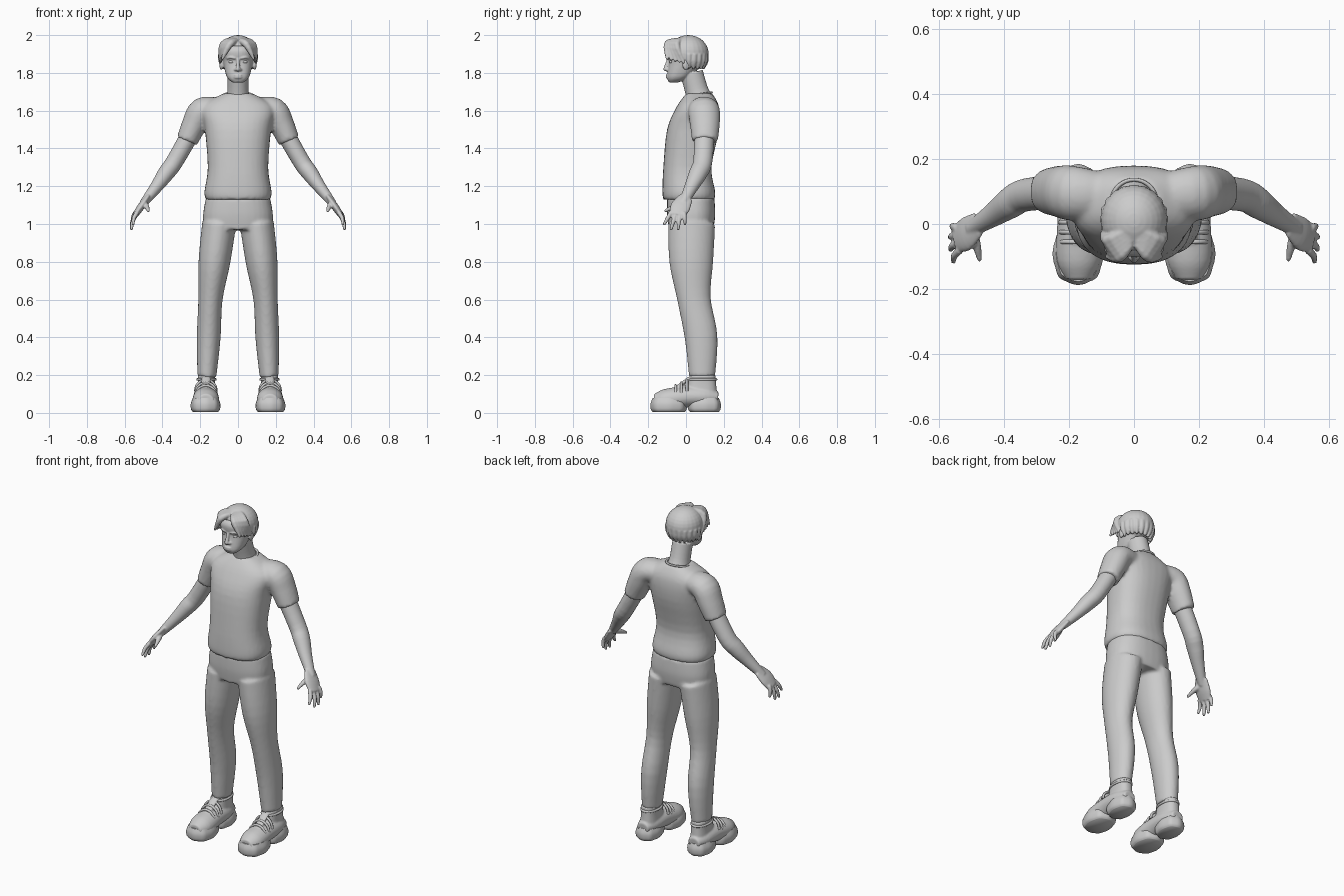
import bpy
import bmesh
from math import sin, cos, pi, radians
from mathutils import Vector, Matrix

cube = bpy.data.objects.get("Cube")
if cube:
    bpy.data.objects.remove(cube, do_unlink=True)

X, Y, Z = Vector((1, 0, 0)), Vector((0, 1, 0)), Vector((0, 0, 1))
SIDES = (-1, 1)

grey = bpy.data.materials.new("plain grey")
grey.use_nodes = True
COLOUR = (0.6, 0.6, 0.6, 1)
grey.diffuse_color = COLOUR
grey.node_tree.nodes["Principled BSDF"].inputs["Base Color"].default_value = COLOUR


def power(value, exponent):
    """Superellipse term that keeps the sign of the sine or cosine."""
    return (1 if value >= 0 else -1) * abs(value) ** (2 / exponent)


def ring(centre, u, v, half_u, half_v, exponent=2, wobble=0, count=32):
    points = []
    for k in range(count):
        angle = 2 * pi * k / count
        swell = 1 + wobble * cos(angle * 8)
        points.append(centre + u * half_u * swell * power(cos(angle), exponent)
                      + v * half_v * swell * power(sin(angle), exponent))
    return points


def skin(bm, rings):
    """Bridge neighbouring rings and close both ends."""
    loops = [[bm.verts.new(point) for point in points] for points in rings]
    for low, high in zip(loops, loops[1:]):
        for k in range(len(low)):
            bm.faces.new((low[k - 1], low[k], high[k], high[k - 1]))
    bm.faces.new(loops[0])
    bm.faces.new(loops[-1])


def flow(rows, steps=4):
    """Catmull-Rom blend through the given rows."""
    rows = [Vector(row) for row in rows]
    ends = [rows[0]] + rows + [rows[-1]]
    result = []
    for a, b, c, d in zip(ends, ends[1:], ends[2:], ends[3:]):
        for i in range(steps):
            t = i / steps
            result.append(b + (c - a) * t / 2 + (a * 2 - b * 5 + c * 4 - d) * t * t / 2
                          + (b * 3 - a - c * 3 + d) * t ** 3 / 2)
    return result + [rows[-1]]


def stack(bm, rows, middle=0, exponent=2.4, wobble=0):
    """Level rings; each row is height, half width, front and back."""
    skin(bm, [ring(Vector((middle, (front + back) / 2, z)), X, Y,
                   half, (back - front) / 2, exponent, wobble)
              for z, half, front, back in flow(rows)])


def ball(bm, centre, size):
    matrix = Matrix.Translation(centre) @ Matrix.Diagonal((*size, 1))
    bmesh.ops.create_uvsphere(bm, u_segments=24, v_segments=16, radius=1, matrix=matrix)


def tube(bm, rows, flat=1, round_end=False):
    """Rings along a path; each row is a point and a radius."""
    rows = flow(rows)
    spots = [row.to_3d() for row in rows]
    rings = []
    for i, row in enumerate(rows):
        along = (spots[min(i + 1, len(spots) - 1)] - spots[max(i - 1, 0)]).normalized()
        guide = Z if abs(along.y) > 0.8 else Y
        v = (guide - along * guide.dot(along)).normalized()
        rings.append(ring(spots[i], along.cross(v), v, row[3], row[3] * flat))
    skin(bm, rings)
    if round_end:
        ball(bm, spots[-1], [rows[-1][3]] * 3)


def hoop(bm, centre, half_x, half_y, tilt, thick):
    turn = Matrix.Rotation(radians(tilt), 3, "X")
    rings = []
    for k in range(41):
        angle = pi * k / 20
        out = turn @ Vector((half_x * cos(angle), half_y * sin(angle), 0))
        rings.append(ring(Vector(centre) + out, out.normalized(), Z, thick, thick, count=10))
    skin(bm, rings)


def finish(name, bm, voxel=0, mirror=False):
    """Make the object; a voxel size melts overlapping volumes into one skin."""
    bmesh.ops.recalc_face_normals(bm, faces=bm.faces)
    mesh = bpy.data.meshes.new(name)
    bm.to_mesh(mesh)
    bm.free()
    mesh.shade_smooth()
    mesh.set_sharp_from_angle(angle=radians(50))
    mesh.materials.append(grey)
    obj = bpy.data.objects.new(name, mesh)
    bpy.context.scene.collection.objects.link(obj)
    if mirror:
        obj.modifiers.new("mirror", "MIRROR").use_mirror_merge = False
    if voxel:
        remesh = obj.modifiers.new("blend", "REMESH")
        remesh.mode = "VOXEL"
        remesh.voxel_size = voxel
        remesh.use_smooth_shade = True
        smooth = obj.modifiers.new("soften", "SMOOTH")
        smooth.factor = 0.5
        smooth.iterations = 3


# Shirt: body and sleeves blended together, with a ribbed collar
bm = bmesh.new()
stack(bm, [(1.13, .17, -.12, .15), (1.17, .178, -.125, .155), (1.3, .16, -.12, .135),
           (1.5, .175, -.1, .175), (1.62, .19, -.05, .175), (1.69, .08, 0, .14)])
for s in SIDES:
    tube(bm, [(s * .11, .09, 1.61, .06), (s * .19, .095, 1.6, .07),
              (s * .23, .1, 1.53, .066), (s * .27, .1, 1.44, .057)], flat=1.2)
finish("shirt", bm, voxel=.01)
bm = bmesh.new()
hoop(bm, (0, .065, 1.685), .07, .072, 9, .006)
finish("collar", bm)

# Trousers: hips and two legs
bm = bmesh.new()
stack(bm, [(.97, .18, -.09, .145), (1.05, .185, -.1, .155), (1.14, .17, -.1, .15)])
for s in SIDES:
    tube(bm, [(s * .165, .085, .19, .05), (s * .155, .08, .4, .063), (s * .146, .043, .6, .064),
              (s * .125, .028, .8, .084), (s * .1, .03, 1, .09)], flat=1.38)
finish("trousers", bm, voxel=.01)

# Arms, with palms, fanned fingers and thumbs
bm = bmesh.new()
tube(bm, [(.2, .1, 1.57, .05), (.33, .09, 1.34, .046), (.38, .065, 1.27, .044),
          (.43, .03, 1.2, .034), (.5, -.015, 1.11, .022)], flat=1.1)
tube(bm, [(.48, 0, 1.14, .014), (.515, -.03, 1.09, .019), (.545, -.045, 1.045, .015)], flat=2.8)
for i in range(4):
    t = i / 3
    arch = sin(pi * t)
    knuckle = Vector((.535 + .01 * t, -.08 + .07 * t, 1.06 - .01 * arch))
    tip = Vector((.555 + .01 * arch, -.115 + .11 * t, 1 - .03 * arch))
    bend = knuckle.lerp(tip, .5) + X * .007
    tube(bm, [(*knuckle, .012), (*bend, .011), (*tip, .008)], round_end=True)
tube(bm, [(.5, -.02, 1.11, .017), (.485, -.06, 1.095, .014), (.475, -.108, 1.07, .008)], round_end=True)
finish("arms", bm, voxel=.005, mirror=True)

# Head with neck, nose, lips, brows and ears
bm = bmesh.new()
stack(bm, [(1.75, .03, -.09, -.04), (1.78, .06, -.1, .02), (1.86, .08, -.09, .095),
           (1.89, .085, -.1, .1), (1.93, .082, -.095, .1), (1.98, .035, -.04, .05)])
tube(bm, [(0, .07, 1.66, .064), (0, .055, 1.71, .056), (0, .03, 1.8, .055)], flat=1.1)
tube(bm, [(0, -.09, 1.88, .008), (0, -.1, 1.85, .009), (0, -.108, 1.82, .012)], round_end=True)
for z in (1.776, 1.787):
    ball(bm, (0, -.099, z), (.022, .009, .006))
for s in SIDES:
    ball(bm, (s * .013, -.1, 1.817), (.008, .009, .007))
    ball(bm, (s * .088, 0, 1.845), (.011, .02, .03))
    tube(bm, [(s * .014, -.097, 1.876, .005), (s * .04, -.092, 1.882, .006), (s * .06, -.075, 1.875, .004)])
finish("head", bm, voxel=.0045)
bm = bmesh.new()
ball(bm, (.034, -.076, 1.858), (.016, .0125, .009))
finish("eyes", bm, mirror=True)

# Hair: dome cut along the hairline, then parted fringe and nape locks
bm = bmesh.new()
ball(bm, (0, .012, 1.903), (.102, .108, .097))
cut = bmesh.ops.bisect_plane(bm, geom=bm.verts[:] + bm.edges[:] + bm.faces[:],
                             plane_co=(0, -.08, 1.94), plane_no=(0, -1, -1), clear_outer=True)
rim = [edge for edge in cut["geom_cut"] if isinstance(edge, bmesh.types.BMEdge)]
bmesh.ops.edgeloop_fill(bm, edges=rim)
front_lock = [(.01, -.06, 1.97), (.045, -.1, 1.95), (.085, -.1, 1.87)]
side_lock = [(.01, -.01, 1.98), (.08, -.05, 1.95), (.095, -.01, 1.85)]
for s in SIDES:
    for i in range(5):
        lock = [Vector(a).lerp(Vector(b), i / 4) for a, b in zip(front_lock, side_lock)]
        tube(bm, [(s * p.x, p.y, p.z, r) for p, r in zip(lock, (.013, .018, .006))])
for i in range(11):
    x, y = cos(pi * i / 10), sin(pi * i / 10)
    tube(bm, [(x * reach, .015 + y * reach, z, r)
              for reach, z, r in ((.09, 1.9, .016), (.087, 1.86, .016), (.077, 1.82, .006))])
finish("hair", bm, voxel=.0045)

# Shoes: scalloped two-block soles
bm = bmesh.new()
for front, back, half in ((-.187, .004, .078), (.01, .184, .066)):
    stack(bm, [(z, half - inset, front + inset, back - inset)
               for z, inset in ((.006, .012), (.02, .003), (.05, .002), (.078, .012))],
          middle=.172, wobble=.025)
finish("shoe_soles", bm, mirror=True)

# Shoe uppers: rounded toe and heel, ankle cuff and tongue
bm = bmesh.new()
tube(bm, [(.17, y, z, r) for y, z, r in ((-.17, .065, .04), (-.11, .068, .068), (0, .085, .066),
                                         (.1, .085, .06), (.17, .08, .036))], flat=.85)
stack(bm, [(.09, .05, 0, .165), (.15, .046, .01, .16), (.2, .046, .025, .157)], middle=.167)
tube(bm, [(.17, -.06, .125, .025), (.168, .02, .185, .025)], flat=.4)
finish("shoe_uppers", bm, voxel=.006, mirror=True)

# Straps arched over the instep and a padded cuff
bm = bmesh.new()
for i in range(3):
    arch = [pi * k / 6 for k in range(7)]
    tube(bm, [(.17 + .056 * cos(a), .03 * i - .055, .085 + .015 * i + .06 * sin(a), .007) for a in arch])
hoop(bm, (.167, .087, .177), .047, .072, 0, .007)
finish("shoe_straps", bm, mirror=True)
